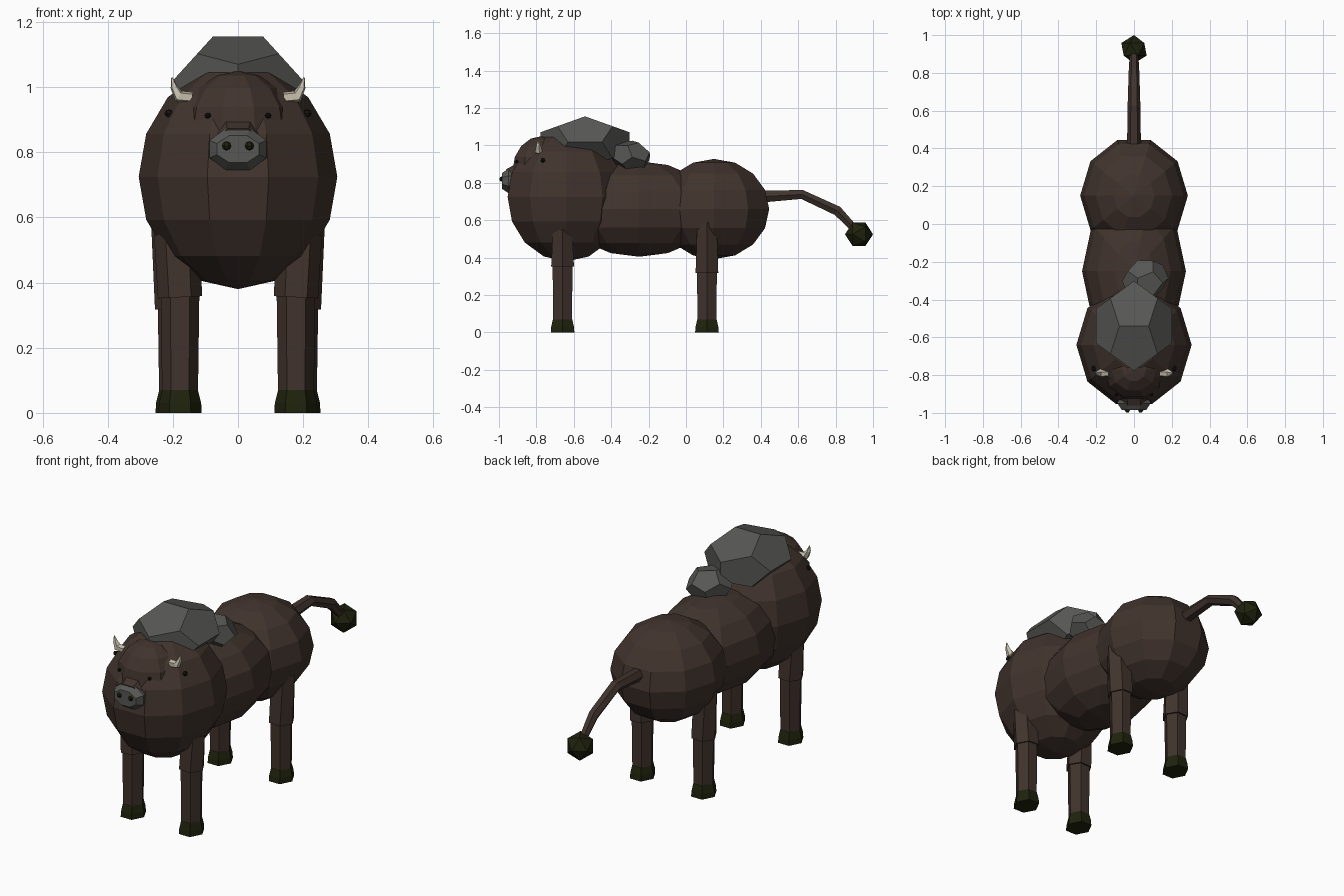
import bpy, bmesh
from math import sin, cos, pi
from mathutils import Vector, Matrix

if "Cube" in bpy.data.objects:
    bpy.data.objects.remove(bpy.data.objects["Cube"], do_unlink=True)


def material(name, rgb):
    m = bpy.data.materials.new(name)
    m.use_nodes = True
    m.diffuse_color = (*rgb, 1)
    bsdf = m.node_tree.nodes["Principled BSDF"]
    bsdf.inputs["Base Color"].default_value = (*rgb, 1)
    bsdf.inputs["Roughness"].default_value = 0.9
    return m


BROWN = material("brown hide", (0.052, 0.033, 0.026))
GREY = material("grey stone", (0.095, 0.095, 0.09))
OLIVE = material("dark olive", (0.014, 0.016, 0.004))
CREAM = material("cream horn", (0.58, 0.53, 0.42))
BLACK = material("eye black", (0.008, 0.007, 0.005))


def finish(name, bm, mat):
    bmesh.ops.remove_doubles(bm, verts=bm.verts, dist=0.0002)
    bmesh.ops.recalc_face_normals(bm, faces=bm.faces)
    mesh = bpy.data.meshes.new(name)
    bm.to_mesh(mesh)
    bm.free()
    mesh.materials.append(mat)
    ob = bpy.data.objects.new(name, mesh)
    bpy.context.collection.objects.link(ob)
    return ob


def tube(name, sections, sides, mat, ref=(1, 0, 0), turn=0.0):
    """Loft rings along a path; each section is (centre, radius a, radius b)."""
    bm = bmesh.new()
    pts = [Vector(s[0]) for s in sections]
    rings = []
    for i, (c, a, b) in enumerate(sections):
        t = (pts[min(i + 1, len(pts) - 1)] - pts[max(i - 1, 0)]).normalized()
        r = Vector(ref)
        u = (r - t * r.dot(t)).normalized()
        v = t.cross(u)
        angles = [2 * pi * k / sides + turn for k in range(sides)]
        rings.append([bm.verts.new(pts[i] + u * a * cos(w) + v * b * sin(w))
                      for w in angles])
    for lo, hi in zip(rings, rings[1:]):
        for k in range(sides):
            n = (k + 1) % sides
            bm.faces.new((lo[k], lo[n], hi[n], hi[k]))
    for ring, sec in ((rings[0], sections[0]), (rings[-1], sections[-1])):
        if sec[1] > 0:
            bm.faces.new(ring)
    return finish(name, bm, mat)


def ball(name, centre, radii, mat, sides=10, rows=8):
    """Faceted ellipsoid with its poles up and down."""
    c, (rx, ry, rz) = Vector(centre), radii
    secs = []
    for i in range(rows + 1):
        a = pi * i / rows
        w = 0 if i in (0, rows) else sin(a)
        secs.append((c + Vector((0, 0, -rz * cos(a))), rx * w, ry * w))
    return tube(name, secs, sides, mat)


def boulder(name, centre, scale, mat, spin=(0, 0)):
    """Twelve-sided stone with five-sided faces."""
    g = (1 + 5 ** 0.5) / 2
    signs = (-1, 1)
    pts = [(x, y, z) for x in signs for y in signs for z in signs]
    for a in signs:
        for b in signs:
            pts += [(a / g, 0, b * g), (0, a * g, b / g), (a * g, b / g, 0)]
    bm = bmesh.new()
    for p in pts:
        bm.verts.new(p)
    bmesh.ops.convex_hull(bm, input=bm.verts)
    bmesh.ops.dissolve_limit(bm, angle_limit=0.05, verts=bm.verts, edges=bm.edges)
    bm.transform(Matrix.Translation(centre) @ Matrix.Rotation(spin[0], 4, "X")
                 @ Matrix.Rotation(spin[1], 4, "Z") @ Matrix.Diagonal((*scale, 1)))
    return finish(name, bm, mat)


# Body: three faceted masses and a head bulge
ball("chest", (0, -0.64, 0.725), (0.305, 0.33, 0.345), BROWN)
ball("belly", (0, -0.25, 0.66), (0.275, 0.42, 0.255), BROWN)
ball("rump", (0, 0.15, 0.66), (0.285, 0.31, 0.268), BROWN)
ball("head", (0, -0.77, 0.87), (0.17, 0.165, 0.18), BROWN)

# Muzzle bridge and snout
tube("muzzle", [((0, -0.84, 0.88), 0.09, 0.06), ((0, -0.95, 0.84), 0.065, 0.04)],
     6, BROWN)
tube("snout", [((0, -0.89, 0.81), 0.085, 0.06), ((0, -0.95, 0.81), 0.095, 0.07),
               ((0, -0.985, 0.81), 0.07, 0.045)], 8, GREY, turn=pi / 8)

# Stones on the back
boulder("large_stone", (0, -0.54, 1.018), (0.125, 0.147, 0.085), GREY)
boulder("small_stone", (0.06, -0.295, 0.94), (0.072, 0.066, 0.052), GREY, (-0.3, 0.4))

# Tail and its tuft
tube("tail", [((0, 0.38, 0.725), 0.037, 0.037), ((0, 0.62, 0.738), 0.034, 0.028),
              ((0, 0.81, 0.65), 0.028, 0.03), ((0, 0.91, 0.545), 0.022, 0.022)],
     6, BROWN)
bm = bmesh.new()
bmesh.ops.create_icosphere(bm, subdivisions=1, radius=0.075)
bm.transform(Matrix.Translation((0, 0.925, 0.525)) @ Matrix.Rotation(pi / 2, 4, "X"))
finish("tail_tuft", bm, OLIVE)

# Paired parts
for s, side in ((1, "left"), (-1, "right")):
    # Legs: wide upper part, slimmer shin, flared hoof
    for end, y, x, top, knee in (("front", -0.66, 0.178, 0.55, 0.355),
                                 ("rear", 0.112, 0.187, 0.59, 0.32)):
        name = f"{side}_{end}_"
        tube(name + "upper_leg", [((s * x, y, knee), 0.068, 0.07),
                                  ((s * (x + 0.01), y, top), 0.07, 0.06)], 6, BROWN)
        tube(name + "shin", [((s * x, y, 0.05), 0.055, 0.058),
                             ((s * x, y, knee + 0.06), 0.06, 0.062)], 6, BROWN)
        tube(name + "hoof", [((s * x, y, 0), 0.066, 0.073),
                             ((s * x, y, 0.03), 0.065, 0.07),
                             ((s * x, y, 0.07), 0.055, 0.06)], 6, OLIVE)
    # Horns bend outward, then up
    tube(side + "_horn", [((s * 0.14, -0.79, 0.968), 0.018, 0.018),
                          ((s * 0.182, -0.79, 0.972), 0.022, 0.02),
                          ((s * 0.196, -0.79, 1.0), 0.013, 0.012),
                          ((s * 0.203, -0.79, 1.03), 0.002, 0.002)],
         5, CREAM, ref=(0, 1, 0))
    # Eyes, ear hollows and nostrils
    ball(side + "_eye", (s * 0.093, -0.905, 0.913), (0.01, 0.01, 0.009), BLACK, 6, 4)
    ball(side + "_ear_hollow", (s * 0.212, -0.765, 0.92), (0.014, 0.014, 0.012),
         BLACK, 6, 4)
    ball(side + "_nostril", (s * 0.035, -0.986, 0.82), (0.014, 0.014, 0.014),
         OLIVE, 6, 4)
